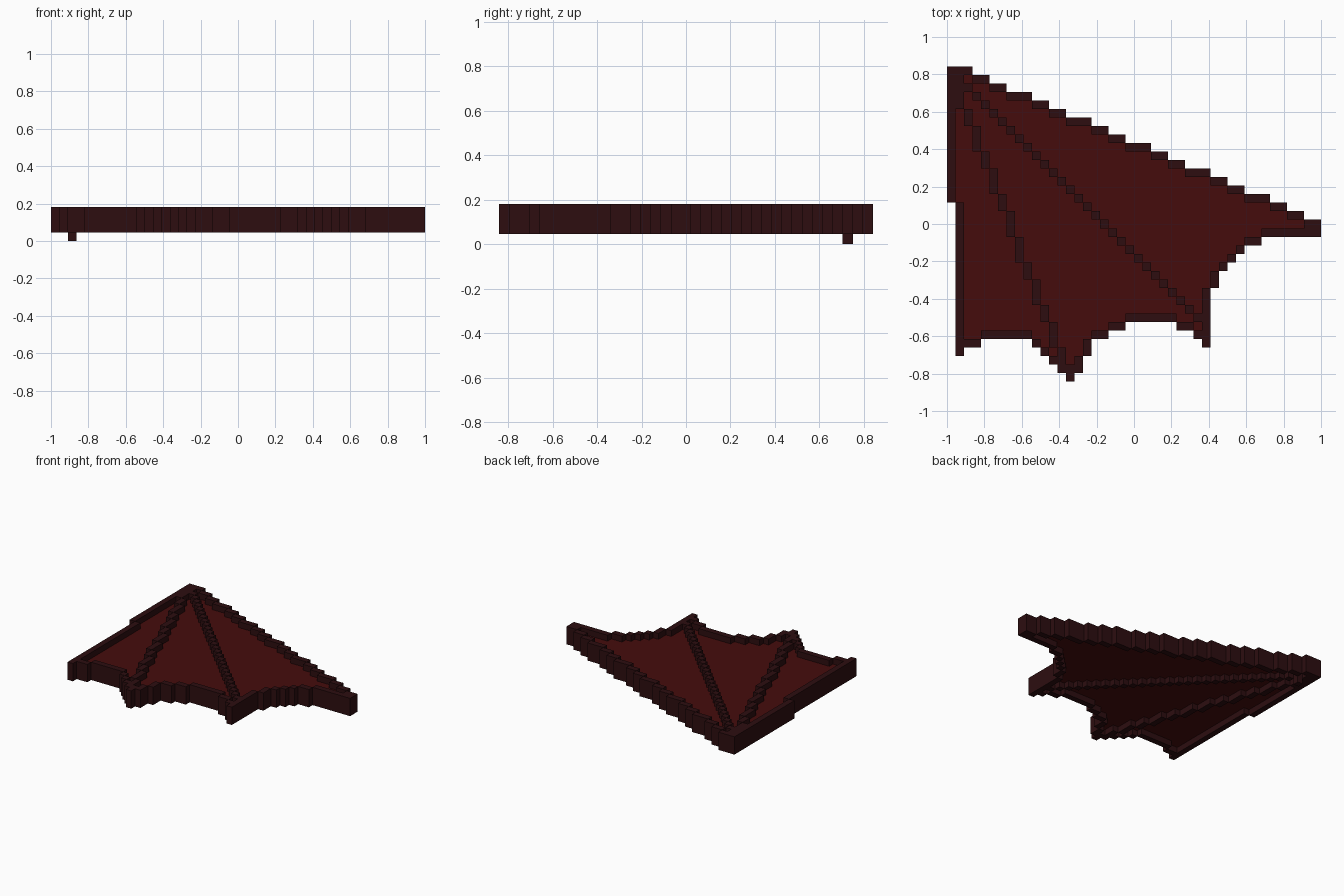
import bpy
import bmesh

cube = bpy.data.objects.get("Cube")
if cube:
    bpy.data.objects.remove(cube, do_unlink=True)

COLS, ROWS = 44, 37
S = 2 / COLS                       # size of one block


def material(name, rgb):
    m = bpy.data.materials.new(name)
    m.use_nodes = True
    m.diffuse_color = (*rgb, 1)
    bsdf = m.node_tree.nodes["Principled BSDF"]
    bsdf.inputs["Base Color"].default_value = (*rgb, 1)
    bsdf.inputs["Roughness"].default_value = 0.9
    return m


dark = material("dark maroon", (0.026, 0.0042, 0.005))
red = material("deep red", (0.060, 0.0037, 0.0037))

# Outward direction and corner offsets for the six sides of a block
SIDES = {
    (1, 0, 0): [(1, 0, 0), (1, 1, 0), (1, 1, 1), (1, 0, 1)],
    (-1, 0, 0): [(0, 0, 0), (0, 0, 1), (0, 1, 1), (0, 1, 0)],
    (0, 1, 0): [(0, 1, 0), (0, 1, 1), (1, 1, 1), (1, 1, 0)],
    (0, -1, 0): [(0, 0, 0), (1, 0, 0), (1, 0, 1), (0, 0, 1)],
    (0, 0, 1): [(0, 0, 1), (1, 0, 1), (1, 1, 1), (0, 1, 1)],
    (0, 0, -1): [(0, 0, 0), (0, 1, 0), (1, 1, 0), (1, 0, 0)],
}


def build_blocks(name, blocks, mat):
    """Skin a set of (column, row, layer) blocks, leaving out inner faces."""
    bm = bmesh.new()
    verts = {}

    def vert(p):
        if p not in verts:
            x, y, z = p
            verts[p] = bm.verts.new(((x - COLS / 2) * S, (y - ROWS / 2) * S, z * S))
        return verts[p]

    for b in sorted(blocks):
        for d, corners in SIDES.items():
            if tuple(p + q for p, q in zip(b, d)) not in blocks:
                bm.faces.new([vert(tuple(p + q for p, q in zip(b, c))) for c in corners])
    # Merge the coplanar block faces into larger flat faces
    bmesh.ops.dissolve_limit(bm, angle_limit=0.01, verts=bm.verts[:], edges=bm.edges[:])
    me = bpy.data.meshes.new(name)
    bm.to_mesh(me)
    bm.free()
    me.materials.append(mat)
    ob = bpy.data.objects.new(name, me)
    bpy.context.collection.objects.link(ob)
    return ob


def layers(cells, low, high):
    return {(i, j, k) for i, j in cells for k in range(low, high)}


# Scalloped trailing edge: (number of columns, lowest row)
trailing = [(1, 21), (1, 3), (2, 4), (6, 5), (1, 4), (1, 3), (1, 2), (1, 1), (1, 0),
            (1, 1), (1, 3), (2, 5), (2, 6), (6, 7), (2, 6), (1, 5), (1, 4), (1, 11),
            (1, 13), (1, 14), (1, 15), (2, 16), (7, 17)]
bottoms = [row for count, row in trailing for _ in range(count)]

# Wing outline: the leading edge drops one row every 7/3 columns
wing = set()
for step in range(19):
    end = min(COLS, (7 * (step + 1) + 2) // 3)
    top = ROWS - 1 - step
    wing |= {(i, top) for i in range(end) if top >= bottoms[i]}
wing |= {(i, j) for i in range(COLS) for j in range(bottoms[i], 18)}

# Raised rim: every cell with an open side
rim = {(i, j) for i, j in wing
       if not {(i + 1, j), (i - 1, j), (i, j + 1), (i, j - 1)} <= wing}


def rib_line(a, b):
    """Stepped line of cells, one per row, from a down to b."""
    n = a[1] - b[1]
    return {(int(a[0] + (b[0] - a[0]) * k / n + 0.5), a[1] - k) for k in range(n + 1)}


long_rib = (rib_line((1, 35), (30, 6)) & wing) - rim
steep_rib = (rib_line((1, 33), (14, 0)) & wing) - rim - long_rib
# Filled corner where the ribs meet the shoulder
shoulder = {(1, j) for j in range(32, 36)} - rim - long_rib - steep_rib

skin = wing - rim - long_rib - steep_rib - shoulder

build_blocks("wing_rim", layers(rim | shoulder, 1, 4), dark)
build_blocks("long_rib", layers(long_rib, 1, 4), dark)
build_blocks("steep_rib", layers(steep_rib, 1, 4), dark)
build_blocks("wing_membrane", layers(skin, 2, 3), red)
build_blocks("shoulder_peg", {(2, 34, 0)}, dark)
